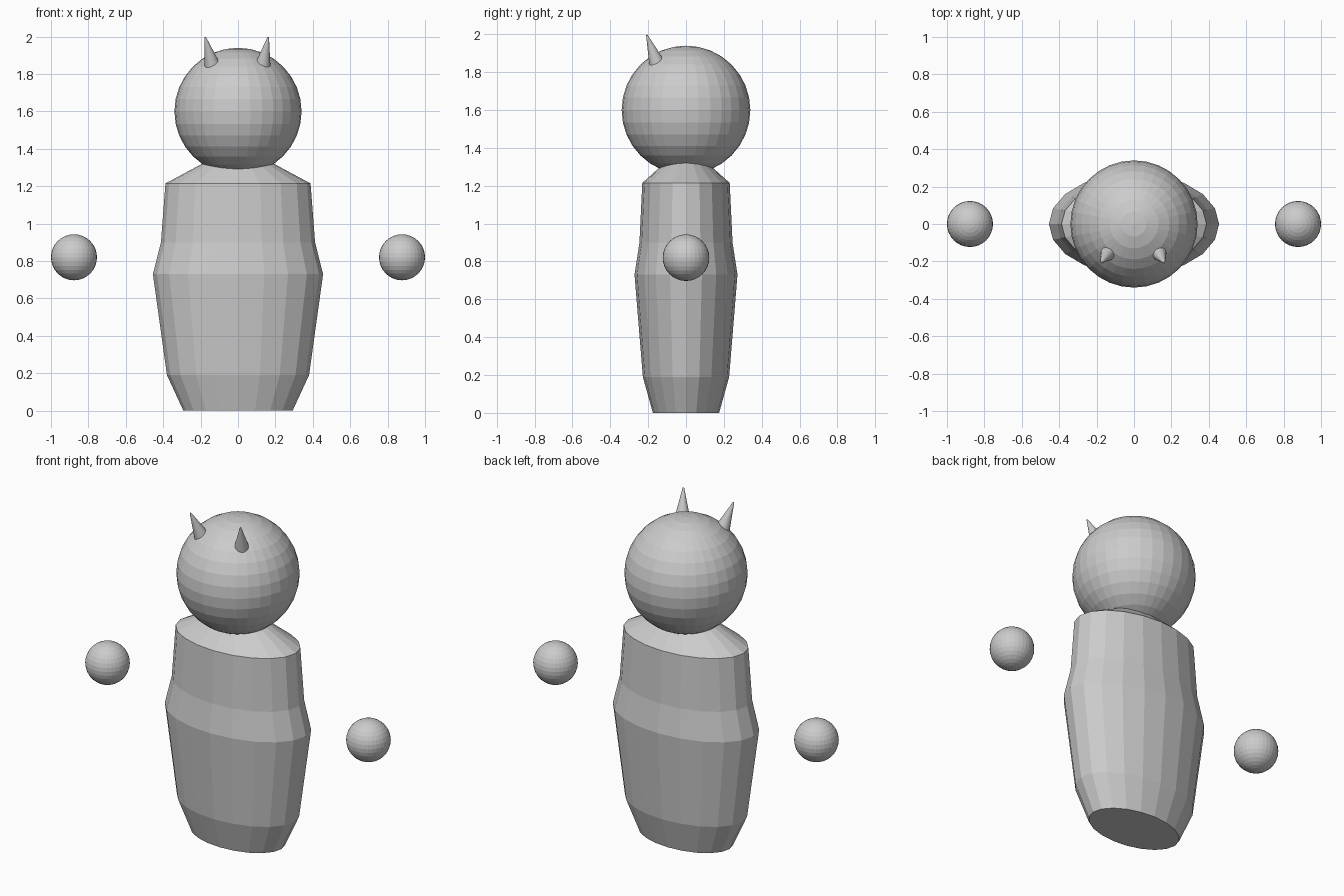
import bpy, bmesh, math
from mathutils import Vector

if "Cube" in bpy.data.objects:
    bpy.data.objects.remove(bpy.data.objects["Cube"])


def ball(name, loc, radius):
    bpy.ops.mesh.primitive_uv_sphere_add(segments=32, ring_count=16, radius=radius, location=loc)
    bpy.context.object.name = name


def spike(name, base, tip, r_base, r_tip):
    base, tip = Vector(base), Vector(tip)
    axis = tip - base
    bpy.ops.mesh.primitive_cone_add(vertices=32, radius1=r_base, radius2=r_tip,
                                    depth=axis.length, location=(base + tip) / 2)
    ob = bpy.context.object
    ob.name = name
    ob.rotation_euler = axis.to_track_quat('Z', 'Y').to_euler()


def lofted(name, rings, sides):
    # stacked elliptical rings (half width, half depth, height), capped at both ends
    bm = bmesh.new()
    loops = []
    for rx, ry, z in rings:
        angles = [2 * math.pi * i / sides for i in range(sides)]
        loops.append([bm.verts.new((rx * math.cos(a), ry * math.sin(a), z)) for a in angles])
    for lo, hi in zip(loops, loops[1:]):
        for i in range(sides):
            j = (i + 1) % sides
            bm.faces.new((lo[i], lo[j], hi[j], hi[i]))
    bm.faces.new(loops[0][::-1])
    bm.faces.new(loops[-1])
    mesh = bpy.data.meshes.new(name)
    bm.to_mesh(mesh)
    bm.free()
    bpy.context.collection.objects.link(bpy.data.objects.new(name, mesh))


# Body: flattened tapered torso with sloping shoulders
lofted("body", [(0.292, 0.175, 0), (0.38, 0.228, 0.19), (0.455, 0.272, 0.73),
                (0.412, 0.246, 0.90), (0.388, 0.231, 1.215), (0.16, 0.095, 1.337)], 20)

# Head
ball("head", (0, 0, 1.6), 0.34)

# Floating hands
for side, s in (("left", -1), ("right", 1)):
    ball(side + "_hand", (s * 0.877, 0, 0.82), 0.123)

# Horns, leaning forward and outward
spike("left_horn", (-0.138, -0.155, 1.85), (-0.175, -0.207, 1.997), 0.041, 0.004)
spike("right_horn", (0.133, -0.155, 1.85), (0.162, -0.207, 1.997), 0.041, 0.004)
